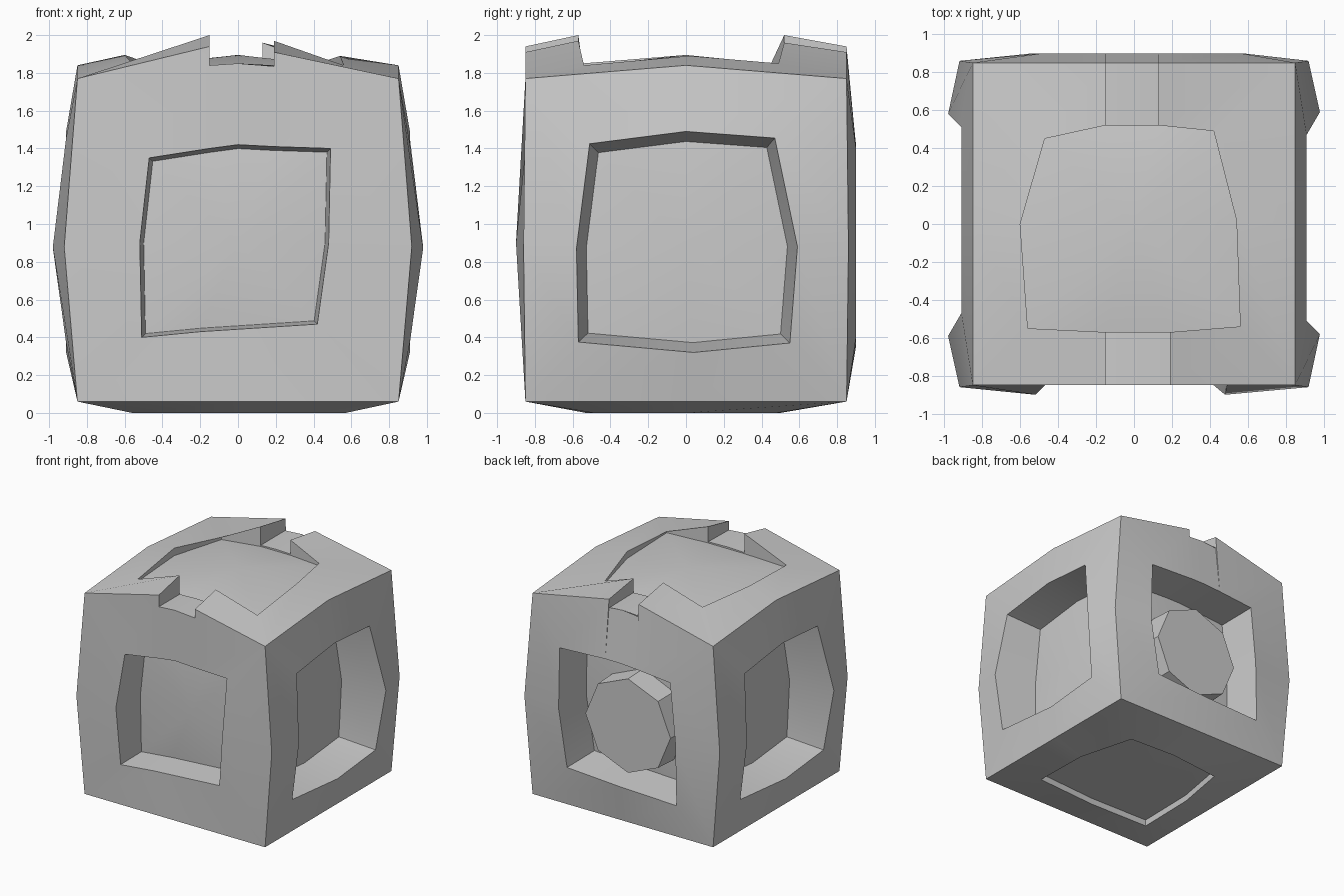
import bpy, bmesh, math
from mathutils import Matrix

if "Cube" in bpy.data.objects:
    bpy.data.objects.remove(bpy.data.objects["Cube"])


def finish(bm, name):
    me = bpy.data.meshes.new(name)
    bm.to_mesh(me)
    bm.free()
    ob = bpy.data.objects.new(name, me)
    bpy.context.collection.objects.link(ob)
    bpy.ops.object.select_all(action='DESELECT')
    ob.select_set(True)
    bpy.context.view_layer.objects.active = ob
    bpy.ops.object.shade_smooth_by_angle(angle=math.radians(30))
    return ob


def framed_side(name, to_xyz, outer, inner, centre, edge_d, shrink):
    """Raised frame between two loops of (u, v, depth), with a domed recessed panel."""
    bm = bmesh.new()
    cache = {}

    def vert(p):
        key = tuple(round(c, 4) for c in p)
        if key not in cache:
            cache[key] = bm.verts.new(to_xyz(*key))
        return cache[key]

    def face(*pts):
        vs = list(dict.fromkeys(vert(p) for p in pts))
        if len(vs) > 2:
            f = bm.faces.new(vs)
            if f.calc_area() < 1e-6:
                bm.faces.remove(f)

    cu, cv, cd = centre
    back = [(cu + (u - cu) * shrink, cv + (v - cv) * shrink, edge_d) for u, v, d in inner]
    for i in range(len(outer)):
        j = (i + 1) % len(outer)
        face(outer[i], outer[j], inner[j], inner[i])   # frame front
        face(inner[i], inner[j], back[j], back[i])     # opening wall
        face(back[i], back[j], centre)                 # panel
    bmesh.ops.delete(bm, geom=[v for v in bm.verts if not v.link_faces], context='VERTS')
    finish(bm, name)


def front(u, v, d): return (u, -d, v)
def back(u, v, d): return (-u, d, v)
def right(u, v, d): return (d, u, v)
def left(u, v, d): return (-d, -u, v)
def top(u, v, d): return (u, v, d)
def bottom(u, v, d): return (-u, v, -d)


# Front and back sides, their upper edge cut by the lid notch
def notched_loop(a, za, b, zb):
    return [(-.85, .06, .85), (0, .06, .85), (.85, .06, .85), (.92, .88, .86),
            (.85, 1.77, .85), (a, za, .85), (a, 1.835, .85), (0, 1.85, .85),
            (b, 1.84, .85), (b, zb, .85), (-.85, 1.77, .85), (-.92, .88, .86)]


framed_side("front_side", front, notched_loop(.19, 1.91, -.15, 1.94),
            [(-.51, .40, .85), (-.2, .43, .85), (.42, .47, .85), (.48, .9, .9),
             (.49, 1.40, .85), (.19, 1.41, .85), (.19, 1.41, .85), (0, 1.42, .85),
             (-.15, 1.40, .85), (-.15, 1.40, .85), (-.47, 1.35, .85), (-.52, .9, .9)],
            (0, .9, .64), .6, .96)
framed_side("back_side", back, notched_loop(.15, 1.94, -.13, 1.91),
            [(-.49, .40, .9), (0, .37, .9), (.54, .35, .9), (.53, .88, .9),
             (.48, 1.38, .9), (.15, 1.41, .9), (.15, 1.41, .9), (0, 1.42, .9),
             (-.13, 1.42, .9), (-.13, 1.42, .9), (-.56, 1.40, .9), (-.57, .88, .9)],
            (0, .88, .6), .56, .96)

# Left and right sides with bulging posts
for name, fn in (("right_side", right), ("left_side", left)):
    framed_side(name, fn,
                [(-.85, .06, .85), (0, .06, .85), (.85, .06, .85), (.86, .88, .92),
                 (.85, 1.77, .85), (0, 1.84, .85), (-.85, 1.77, .85), (-.86, .88, .92)],
                [(-.57, .375, .91), (.04, .32, .91), (.55, .37, .91), (.59, .88, .98),
                 (.47, 1.455, .91), (0, 1.49, .91), (-.51, 1.425, .91), (-.58, .87, .98)],
                (0, .9, .64), .6, .91)

# Lid: rim rising to a notch at front and back, shallow domed panel
framed_side("top_lid", top,
            [(-.85, -.85, 1.77), (-.15, -.85, 1.94), (-.15, -.85, 1.84), (0, -.85, 1.85),
             (.19, -.85, 1.835), (.19, -.85, 1.91), (.85, -.85, 1.77), (.85, 0, 1.84),
             (.85, .85, 1.77), (.13, .85, 1.91), (.13, .85, 1.835), (0, .85, 1.85),
             (-.15, .85, 1.84), (-.15, .85, 1.94), (-.85, .85, 1.77), (-.85, 0, 1.84)],
            [(-.56, -.55, 1.85), (-.15, -.57, 2.0), (-.15, -.57, 1.84), (0, -.57, 1.845),
             (.19, -.57, 1.84), (.19, -.57, 1.97), (.56, -.54, 1.84), (.54, .02, 1.89),
             (.42, .49, 1.85), (.13, .52, 1.96), (.13, .52, 1.84), (0, .52, 1.845),
             (-.15, .52, 1.84), (-.15, .52, 2.0), (-.47, .45, 1.85), (-.6, 0, 1.895)],
            (0, 0, 1.895), 1.83, 1.0)

# Base with a shallow recess
framed_side("bottom_base", bottom,
            [(-.85, -.85, -.06), (0, -.85, -.06), (.85, -.85, -.06), (.85, 0, -.06),
             (.85, .85, -.06), (0, .85, -.06), (-.85, .85, -.06), (-.85, 0, -.06)],
            [(-.57, -.49, 0), (0, -.53, 0), (.56, -.52, 0), (.55, 0, 0),
             (.47, .45, 0), (0, .5, 0), (-.43, .48, 0), (-.56, 0, 0)],
            (0, 0, -.04), -.05, .99)

# Octagonal knob in the back recess
bm = bmesh.new()
bmesh.ops.create_cone(bm, cap_ends=True, segments=8, radius1=.41, radius2=.4, depth=.24,
                      matrix=Matrix.Translation((0, .66, .84)) @ Matrix.Rotation(-math.pi / 2, 4, 'X'))
finish(bm, "back_knob")
